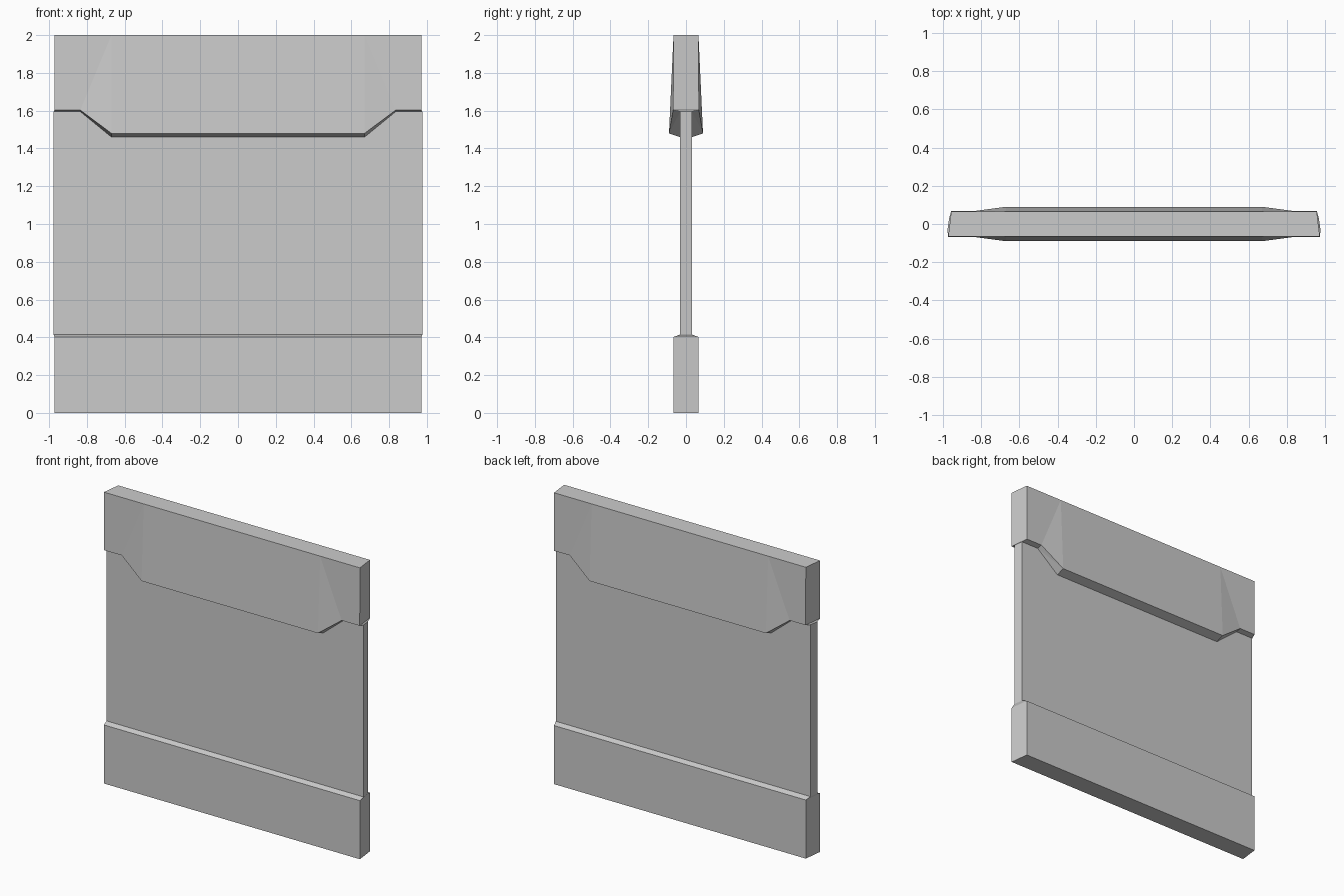
import bpy
import bmesh

cube = bpy.data.objects.get("Cube")
if cube:
    bpy.data.objects.remove(cube, do_unlink=True)

THICK, THIN, BULGE = 0.066, 0.031, 0.09
HEIGHT = 2.0

# One flat material
mat = bpy.data.materials.new("light_grey")
mat.use_nodes = True
grey = (0.6, 0.6, 0.6, 1.0)
mat.diffuse_color = grey
mat.node_tree.nodes["Principled BSDF"].inputs["Base Color"].default_value = grey


def profile(lip_y, lip_z, inner_z):
    """Half profile (depth, height) from the floor to the top."""
    return [(THICK, 0), (THICK, 0.402), (THIN, 0.415),
            (THIN, inner_z), (lip_y, lip_z), (THICK, HEIGHT)]


def end_x(depth, side):
    """The wall ends taper towards the back and swell at the thin panel."""
    if depth < THICK:
        return 0.976 if side < 0 else 0.967
    return 0.972 if side < 0 else 0.956


flat = profile(THICK + 0.002, 1.603, 1.595)
deep = profile(BULGE, 1.48, 1.46)
columns = [(None, flat), (0.835, flat), (0.67, deep)]
stations = [(-1, c) for c in columns] + [(1, c) for c in reversed(columns)]

# Wall: cross-sections lofted from end to end
bm = bmesh.new()
sheets = {}
for side in (-1, 1):
    sheets[side] = [
        [bm.verts.new(((end_x(y, side) if x is None else x) * sign, y * side, z))
         for y, z in prof]
        for sign, (x, prof) in stations]

for side, sheet in sheets.items():
    for i, (a, b) in enumerate(zip(sheet, sheet[1:])):
        for j in range(len(a) - 1):
            quad = [a[j], b[j], b[j + 1], a[j + 1]]
            # Facet the sloping shoulders beside the overhang
            if i == 1:
                bm.faces.new((quad[0], quad[1], quad[2]))
                bm.faces.new((quad[0], quad[2], quad[3]))
            elif i == 3:
                bm.faces.new((quad[0], quad[1], quad[3]))
                bm.faces.new((quad[1], quad[2], quad[3]))
            else:
                bm.faces.new(quad)

# Top, underside and both ends
front, back = sheets[-1], sheets[1]
for row in (0, -1):
    bm.faces.new([c[row] for c in front] + [c[row] for c in reversed(back)])
for col in (0, -1):
    f, b = front[col], back[col]
    for j in range(len(f) - 1):
        bm.faces.new((f[j], b[j], b[j + 1], f[j + 1]))

bmesh.ops.recalc_face_normals(bm, faces=bm.faces)
mesh = bpy.data.meshes.new("wall_panel")
bm.to_mesh(mesh)
bm.free()
mesh.materials.append(mat)
wall = bpy.data.objects.new("wall_panel", mesh)
bpy.context.collection.objects.link(wall)
